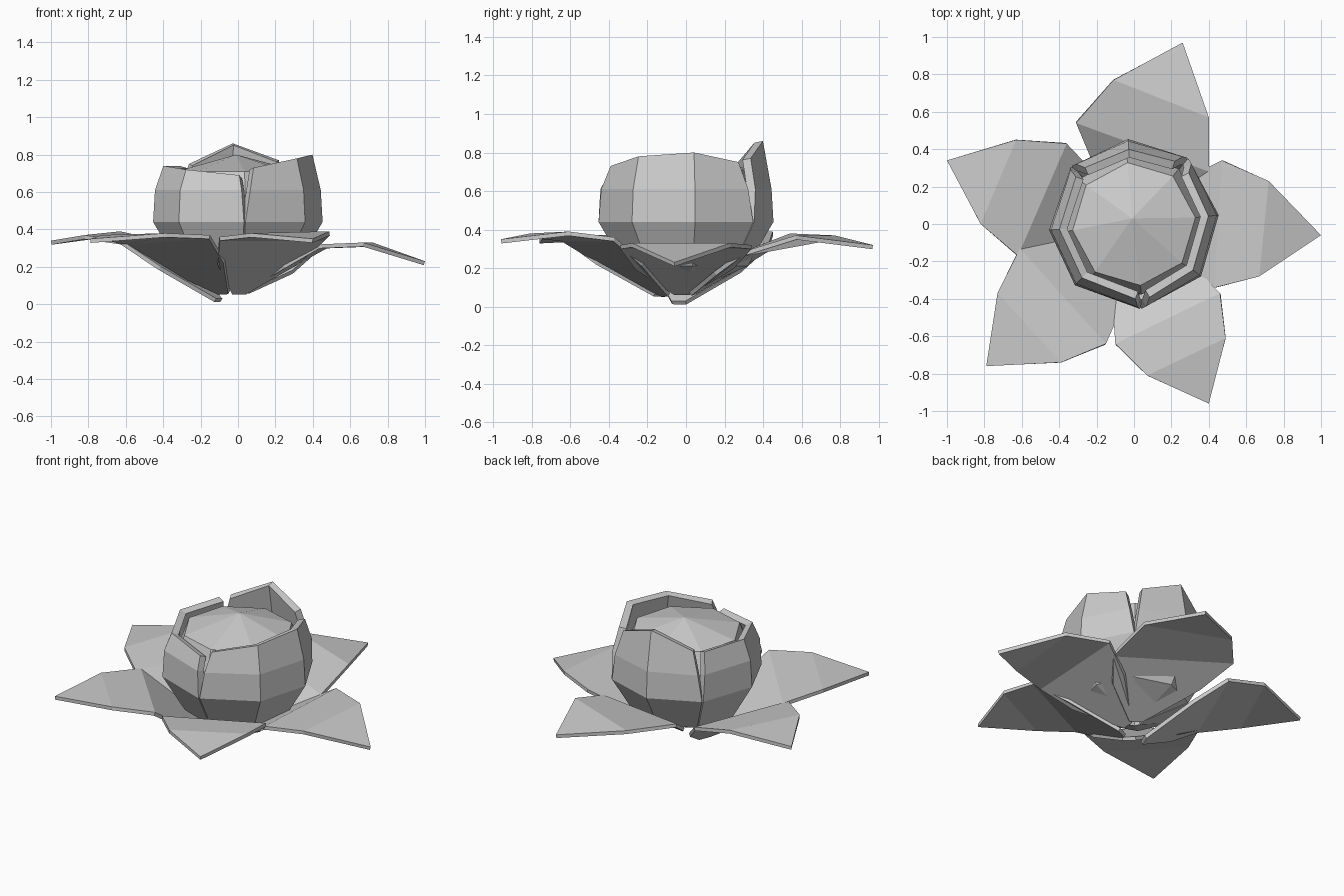
import bpy
from math import cos, sin, radians
from mathutils import Vector

cube = bpy.data.objects.get("Cube")
if cube:
    bpy.data.objects.remove(cube, do_unlink=True)

grey = bpy.data.materials.new("flower grey")
grey.use_nodes = True
colour = (0.6, 0.6, 0.6, 1)
grey.diffuse_color = colour
grey.node_tree.nodes["Principled BSDF"].inputs["Base Color"].default_value = colour


def make_object(name, verts, faces, thickness=0.0):
    """Flat shaded mesh, optionally thickened below or inside its surface."""
    mesh = bpy.data.meshes.new(name)
    mesh.from_pydata(verts, [], faces)
    mesh.materials.append(grey)
    obj = bpy.data.objects.new(name, mesh)
    bpy.context.collection.objects.link(obj)
    if thickness:
        solid = obj.modifiers.new("thickness", "SOLIDIFY")
        solid.thickness = thickness
        solid.offset = -1
    return obj


def polar(angle, radius, z):
    return Vector((radius * cos(radians(angle)), radius * sin(radians(angle)), z))


def leaf(name, base, outline):
    """Outline runs wide, shoulder, tip, shoulder, wide, anticlockwise."""
    base = Vector(base)
    wide_a, shoulder_a, tip, shoulder_b, wide_b = [Vector(p) for p in outline]
    side = (wide_b - wide_a).normalized() * 0.04
    base_a, base_b = base - side, base + side
    # a rounded step between the narrow base and the wide part
    mid_a = base_a.lerp(wide_a, 0.55) - side * 1.2
    mid_b = base_b.lerp(wide_b, 0.55) + side * 1.2
    verts = [base_a, base_b, mid_a, mid_b, wide_a, wide_b,
             shoulder_a, shoulder_b, tip]
    faces = [(i, i + 2, i + 3, i + 1) for i in (0, 2, 4)] + [(6, 8, 7)]
    make_object(name, verts, faces, 0.022)


# Five spreading outer leaves
leaf("back_leaf", (0.02, 0.03, 0.08),
     [(0.40, 0.28, 0.28), (0.40, 0.57, 0.37), (0.26, 0.97, 0.32),
      (-0.11, 0.77, 0.37), (-0.31, 0.54, 0.38)])
leaf("left_leaf", (0.02, -0.02, 0.08),
     [(0.43, -0.34, 0.32), (0.67, -0.28, 0.33), (1.0, -0.06, 0.23),
      (0.72, 0.23, 0.33), (0.47, 0.34, 0.32)])
leaf("front_left_leaf", (0.0, -0.10, 0.07),
     [(-0.10, -0.64, 0.36), (0.07, -0.81, 0.38), (0.40, -0.96, 0.35),
      (0.49, -0.61, 0.39), (0.46, -0.37, 0.36)])
leaf("front_right_leaf", (-0.07, -0.13, 0.07),
     [(-0.61, -0.13, 0.34), (-0.73, -0.37, 0.37), (-0.79, -0.76, 0.35),
      (-0.39, -0.74, 0.38), (-0.15, -0.64, 0.37)])
leaf("right_leaf", (-0.10, -0.04, 0.03),
     [(-0.36, 0.43, 0.33), (-0.63, 0.45, 0.39), (-1.0, 0.34, 0.34),
      (-0.82, 0.0, 0.37), (-0.62, -0.17, 0.34)])


def cup_petal(name, columns, lean):
    """Columns are (angle, top height); end columns lean in toward the rim."""
    rings = [(0.05, 0.09), (0.32, 0.21), (0.455, 0.44), (0.445, 0.61)]
    verts = []
    last = len(columns) - 1
    for i, (angle, top) in enumerate(columns):
        inward = lean if i == 0 else -lean if i == last else 0
        for level, (radius, z) in enumerate(rings + [(0.40, top)]):
            shift = inward * max(0, level - 2) / 2
            verts.append(polar(angle + shift, radius, z))
    rows = len(rings) + 1
    faces = [(c * rows + r, (c + 1) * rows + r, (c + 1) * rows + r + 1, c * rows + r + 1)
             for c in range(last) for r in range(rows - 1)]
    make_object(name, verts, faces, 0.045)


# Three cupped inner petals
cup_petal("left_cup_petal", [(-85, 0.73), (-38, 0.78), (6, 0.80), (50, 0.75)], 7)
cup_petal("back_cup_petal", [(51, 0.77), (94, 0.86), (137, 0.75)], 6)
cup_petal("right_cup_petal", [(138, 0.74), (184, 0.74), (226, 0.72), (274, 0.69)], 3)

# Domed bud filling the cup
sides = 8
levels = [(0.20, 0.22), (0.36, 0.42), (0.38, 0.58), (0.33, 0.71)]
verts = [polar(6 + 360 * s / sides, r, z) for r, z in levels for s in range(sides)]
faces = [(k * sides + s, k * sides + (s + 1) % sides,
          (k + 1) * sides + (s + 1) % sides, (k + 1) * sides + s)
         for k in range(len(levels) - 1) for s in range(sides)]
top_ring = (len(levels) - 1) * sides
apex = len(verts)
verts.append(Vector((-0.01, 0.03, 0.80)))
faces += [(top_ring + s, top_ring + (s + 1) % sides, apex) for s in range(sides)]
faces.append(tuple(reversed(range(sides))))
make_object("bud", verts, faces)
